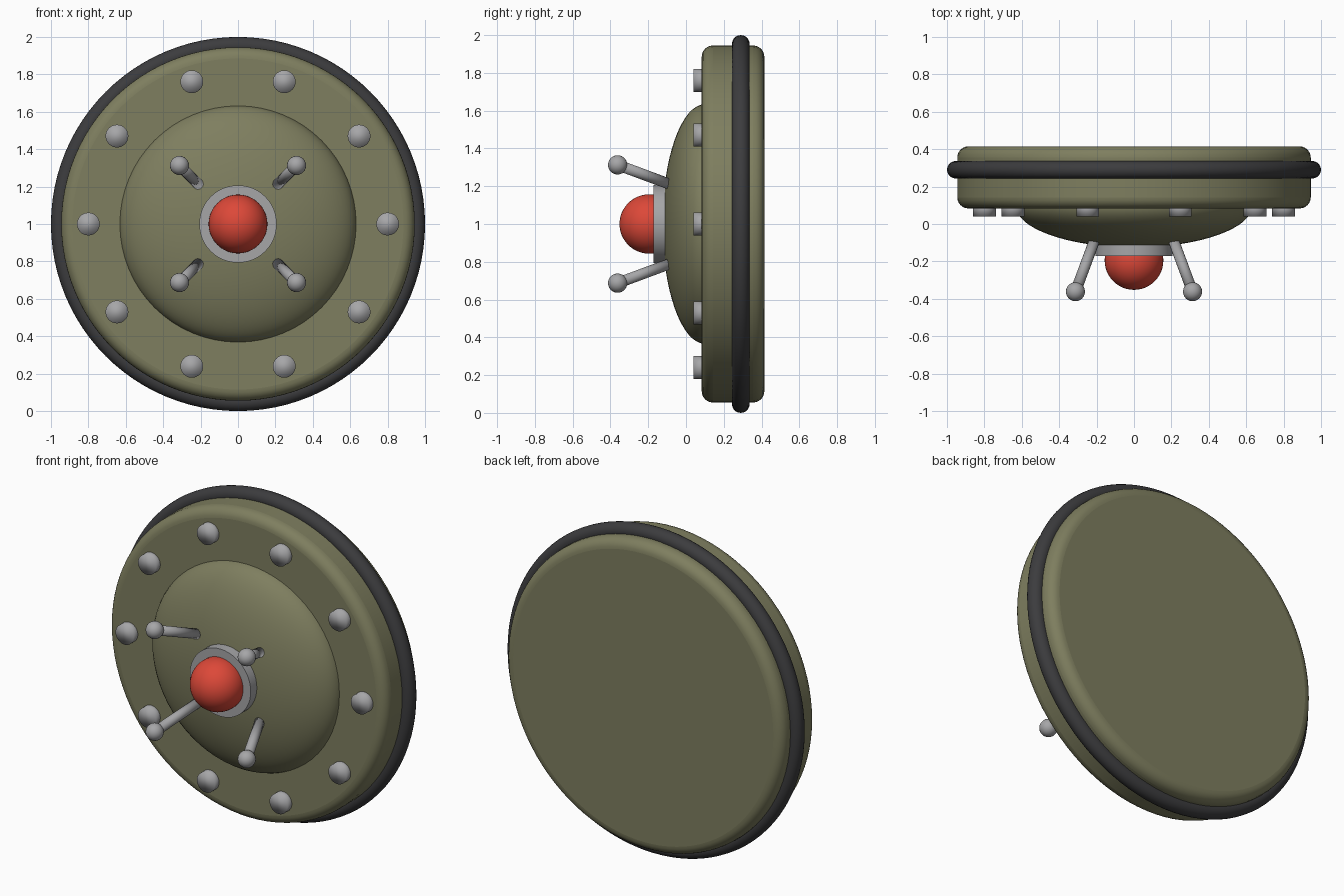
import bpy, bmesh, math
from mathutils import Vector, Matrix

cube = bpy.data.objects.get("Cube")
if cube:
    bpy.data.objects.remove(cube, do_unlink=True)

CENTRE = Vector((0, 0, 1))
FACING = Matrix.Rotation(math.radians(90), 4, 'X')  # local z points to the front


def material(name, rgb):
    m = bpy.data.materials.new(name)
    m.use_nodes = True
    colour = (*rgb, 1)
    m.diffuse_color = colour
    m.node_tree.nodes["Principled BSDF"].inputs["Base Color"].default_value = colour
    return m


olive = material("olive paint", (0.21, 0.21, 0.115))
rubber = material("black rubber", (0.045, 0.045, 0.048))
steel = material("grey steel", (0.38, 0.38, 0.39))
red = material("red lens", (0.72, 0.065, 0.04))


def finish(name, mat, angle=None):
    ob = bpy.context.object
    ob.name = ob.data.name = name
    ob.data.materials.append(mat)
    if angle:
        bpy.ops.object.shade_smooth_by_angle(angle=math.radians(angle))
    else:
        bpy.ops.object.shade_smooth()
    return ob


def rod(name, start, end, radius, mat, sides=32, angle=None):
    axis = end - start
    bpy.ops.mesh.primitive_cylinder_add(
        vertices=sides, radius=radius, depth=axis.length, location=(start + end) / 2,
        rotation=axis.to_track_quat('Z', 'Y').to_euler())
    return finish(name, mat, angle)


def ball(name, centre, radius, mat, sides=32):
    bpy.ops.mesh.primitive_uv_sphere_add(
        segments=sides, ring_count=sides // 2, radius=radius, location=centre,
        rotation=FACING.to_euler())
    return finish(name, mat)


def at(x, y, z):
    return CENTRE + Vector((x, y, z))


# Main disc with rounded rims
disc = rod("body_disc", at(0, 0.415, 0), at(0, 0.083, 0), 0.945, olive, 96, 30)
bm = bmesh.new()
bm.from_mesh(disc.data)
rims = [e for e in bm.edges if abs(e.verts[0].co.z - e.verts[1].co.z) < 0.01]
bmesh.ops.bevel(bm, geom=rims, offset=0.06, segments=6, profile=0.5, affect='EDGES')
for f in bm.faces:
    f.smooth = True
bm.to_mesh(disc.data)
bm.free()

# Rubber tyre around the disc
bpy.ops.mesh.primitive_torus_add(
    major_radius=0.953, minor_radius=0.047, major_segments=96, minor_segments=20,
    location=at(0, 0.29, 0), rotation=FACING.to_euler())
finish("tyre", rubber)

# Flattened dome, front half only
dome = ball("dome", at(0, 0.1, 0), 1, olive, 64)
dome.scale = (0.634, 0.634, 0.225)
bm = bmesh.new()
bm.from_mesh(dome.data)
bmesh.ops.delete(bm, geom=[v for v in bm.verts if v.co.z < -0.01], context='VERTS')
bm.to_mesh(dome.data)
bm.free()

# Collar and lens in the middle
rod("collar", at(0, -0.06, 0), at(0, -0.172, 0), 0.207, steel, 48, 30)
ball("lens", at(0, -0.195, 0), 0.157, red, 48)

# Ring of bolts
for i in range(10):
    a = math.tau * i / 10
    x, z = 0.8 * math.cos(a), 0.8 * math.sin(a)
    rod(f"bolt_{i + 1}", at(x, 0.12, z), at(x, 0.04, z), 0.061, steel)

# Four splayed antennae with ball tips
for sx, side in ((1, "left"), (-1, "right")):
    for sz, level in ((1, "upper"), (-1, "lower")):
        tip = at(0.313 * sx, -0.362, 0.313 * sz)
        foot = at(0.212 * sx, -0.09, 0.212 * sz)
        rod(f"{level}_{side}_antenna", foot, tip, 0.029, steel, 20)
        ball(f"{level}_{side}_antenna_tip", tip, 0.051, steel, 24)
